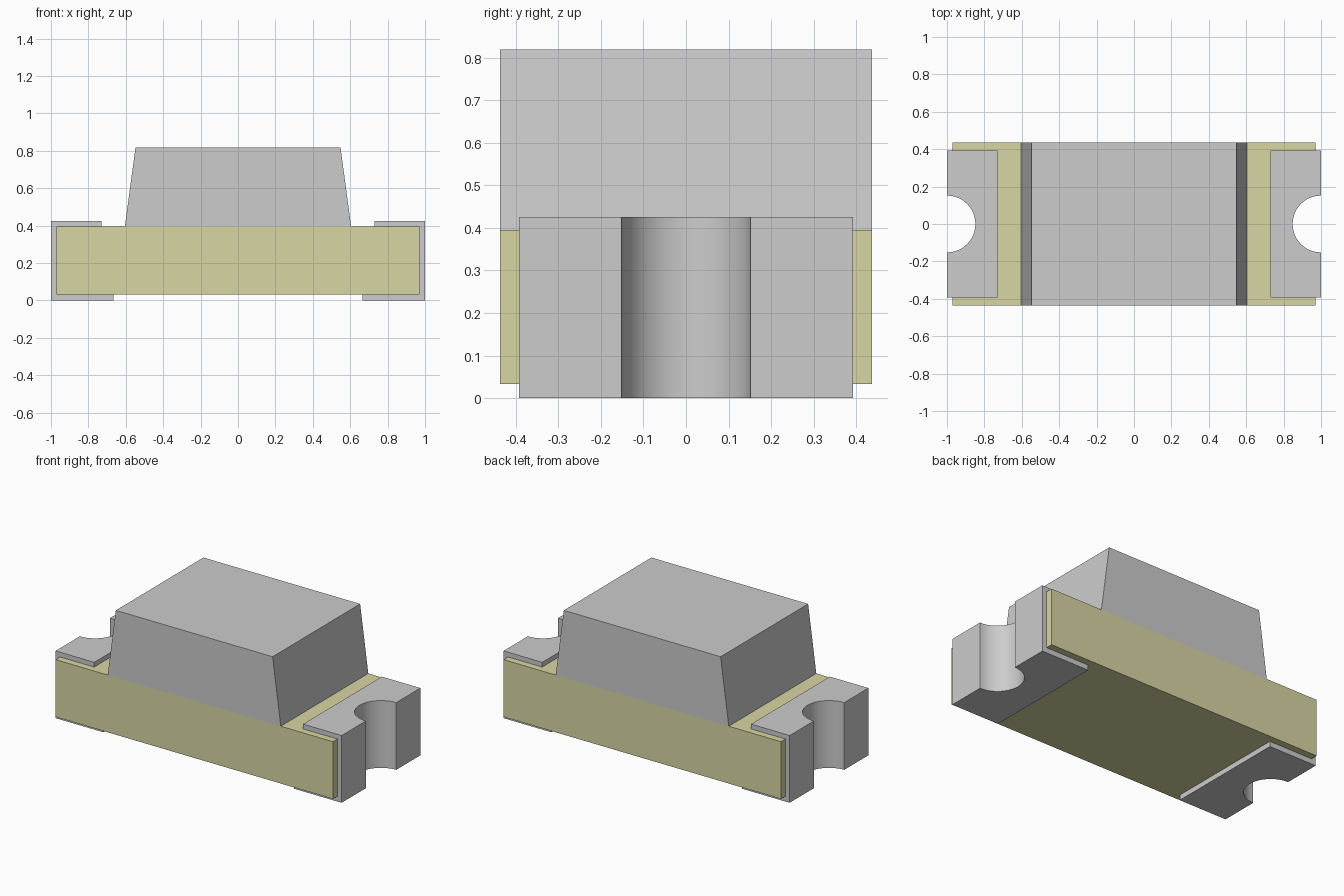
import bpy
import bmesh
import math
from mathutils import Vector

cube = bpy.data.objects.get("Cube")
if cube:
    bpy.data.objects.remove(cube, do_unlink=True)


def material(name, color):
    m = bpy.data.materials.new(name)
    m.use_nodes = True
    m.diffuse_color = (*color, 1)
    m.node_tree.nodes["Principled BSDF"].inputs["Base Color"].default_value = (*color, 1)
    return m


GREY = material("light grey", (0.604, 0.604, 0.604))
OLIVE = material("pale olive", (0.69, 0.672, 0.37))


def prism(name, points, offset, mat):
    """Extrude a closed 3D outline along an offset vector."""
    bm = bmesh.new()
    face = bm.faces.new([bm.verts.new(p) for p in points])
    new = bmesh.ops.extrude_face_region(bm, geom=[face])["geom"]
    verts = [g for g in new if isinstance(g, bmesh.types.BMVert)]
    bmesh.ops.translate(bm, verts=verts, vec=Vector(offset))
    bmesh.ops.recalc_face_normals(bm, faces=bm.faces)
    mesh = bpy.data.meshes.new(name)
    bm.to_mesh(mesh)
    bm.free()
    mesh.materials.append(mat)
    obj = bpy.data.objects.new(name, mesh)
    bpy.context.collection.objects.link(obj)
    return obj


def side_prism(name, profile, half_depth, mat):
    """Extrude an x-z profile through the depth."""
    return prism(name, [(x, -half_depth, z) for x, z in profile],
                 (0, 2 * half_depth, 0), mat)


def half_round(name, side, radius, x_end, z0, z1, mat):
    """Upright half cylinder centred on the end face, closed off at x_end."""
    steps = 20
    pts = [(side * x_end, -radius, z0)]
    for i in range(steps + 1):
        a = -math.pi / 2 + math.pi * i / steps
        pts.append((side * (1 - radius * math.cos(a)), radius * math.sin(a), z0))
    pts.append((side * x_end, radius, z0))
    if abs(x_end - 1) < 1e-6:
        pts = pts[1:-1]
    return prism(name, pts, (0, 0, z1 - z0), mat)


def combine(obj, tool, operation):
    mod = obj.modifiers.new("Boolean", "BOOLEAN")
    mod.operation = operation
    mod.solver = "EXACT"
    mod.object = tool
    bpy.ops.object.select_all(action="DESELECT")
    bpy.context.view_layer.objects.active = obj
    obj.select_set(True)
    bpy.ops.object.modifier_apply(modifier=mod.name)
    bpy.data.objects.remove(tool, do_unlink=True)


def smooth(obj):
    bpy.ops.object.select_all(action="DESELECT")
    bpy.context.view_layer.objects.active = obj
    obj.select_set(True)
    bpy.ops.object.shade_smooth_by_angle(angle=math.radians(30))


BOTTOM, TOP, DEPTH = 0.033, 0.395, 0.437
NOTCH, LINING = 0.152, 0.182

# Circuit board
board = side_prism("board", [(-0.97, BOTTOM), (0.97, BOTTOM), (0.97, TOP), (-0.97, TOP)],
                   DEPTH, OLIVE)

# Tapered lens block
side_prism("lens", [(-0.605, TOP), (0.605, TOP), (0.548, 0.819), (-0.548, 0.819)],
           DEPTH, GREY)

# Wrap-around end terminals with lined half-round notches
for side, label in ((1, "left"), (-1, "right")):
    profile = [(0.665, 0), (1, 0), (1, 0.425), (0.73, 0.425),
               (0.73, TOP), (0.97, TOP), (0.97, BOTTOM), (0.665, BOTTOM)]
    terminal = side_prism(label + "_terminal", [(side * x, z) for x, z in profile],
                          0.393, GREY)
    combine(terminal, half_round("lining", side, LINING, 0.99, 0.015, 0.41, GREY), "UNION")
    combine(terminal, half_round("notch", side, NOTCH, 1.1, -0.1, 0.6, GREY), "DIFFERENCE")
    smooth(terminal)
    combine(board, half_round("board_notch", side, LINING, 1.1, -0.1, 0.6, OLIVE), "DIFFERENCE")

smooth(board)
